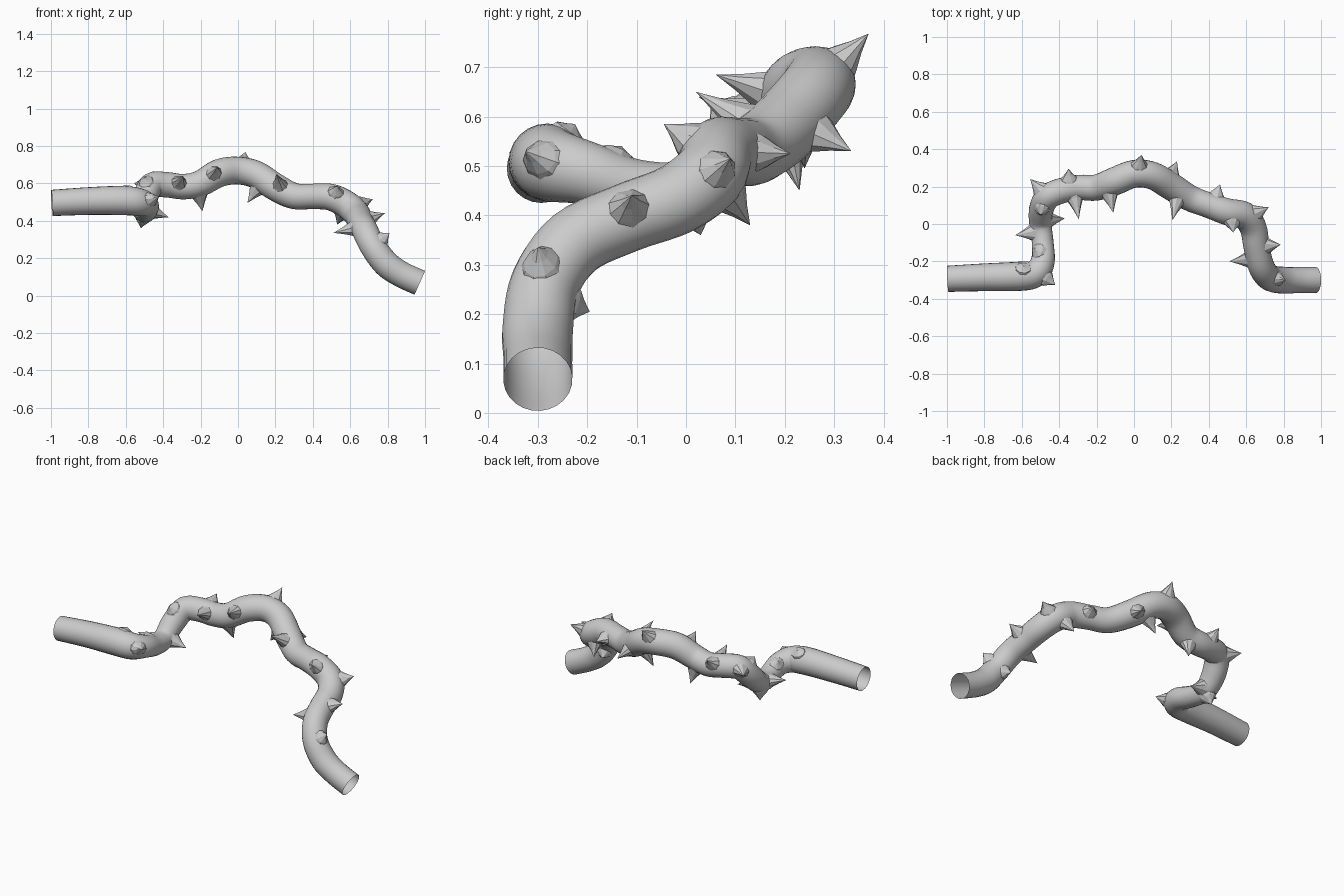
import bpy, bmesh, math
from mathutils import Vector

if "Cube" in bpy.data.objects:
    bpy.data.objects.remove(bpy.data.objects["Cube"])

# Vine centre line: x, y, z, radius
PATH = [(-.995, -.293, .495, .07), (-.80, -.285, .505, .074), (-.62, -.28, .508, .078),
        (-.53, -.265, .50, .074), (-.488, -.20, .485, .064), (-.488, -.10, .455, .058),
        (-.50, 0, .455, .06), (-.495, .08, .52, .066), (-.46, .145, .59, .068),
        (-.38, .18, .592, .068), (-.29, .195, .582, .068), (-.20, .195, .60, .07),
        (-.10, .23, .655, .075), (0, .268, .668, .074), (.10, .258, .645, .074),
        (.20, .20, .58, .074), (.30, .138, .532, .07), (.40, .10, .53, .068),
        (.50, .065, .525, .072), (.59, .045, .48, .074), (.637, -.02, .432, .072),
        (.655, -.12, .395, .07), (.68, -.225, .345, .07), (.722, -.285, .262, .07),
        (.79, -.30, .172, .072), (.87, -.30, .115, .07), (.972, -.30, .068, .07)]

# Thorn tips
TIPS = [(-.555, .24, .60), (-.35, .295, .655), (-.295, .025, .64), (-.11, .06, .685),
        (.04, .37, .768), (.23, .335, .53), (.205, .02, .65), (.05, .24, .495),
        (-.19, .23, .45), (.46, .212, .525), (.53, -.045, .585), (.72, .09, .515),
        (.785, -.11, .44), (.51, -.20, .335), (.70, -.195, .205), (.81, -.30, .335),
        (.53, .13, .38), (-.635, -.06, .48), (-.37, .03, .418), (-.422, -.325, .53),
        (-.59, -.225, .585), (-.52, .03, .36), (-.53, -.13, .54), (-.50, .05, .63)]


def smooth_path(points, steps=5):
    pts = [Vector(p) for p in points]
    pts = [2 * pts[0] - pts[1]] + pts + [2 * pts[-1] - pts[-2]]
    out = []
    for a, b, c, d in zip(pts, pts[1:], pts[2:], pts[3:]):
        for i in range(steps):
            t = i / steps
            out.append(.5 * (2 * b + (c - a) * t + (2 * a - 5 * b + 4 * c - d) * t * t
                             + (3 * b - a - 3 * c + d) * t ** 3))
    return out + [pts[-2]]


def mesh_object(name, bm):
    me = bpy.data.meshes.new(name)
    bmesh.ops.recalc_face_normals(bm, faces=bm.faces)
    bm.to_mesh(me)
    bm.free()
    ob = bpy.data.objects.new(name, me)
    bpy.context.collection.objects.link(ob)
    return ob


def bridge(bm, r0, r1):
    n = len(r0)
    for i in range(n):
        bm.faces.new((r0[i], r0[(i + 1) % n], r1[(i + 1) % n], r1[i]))


path = smooth_path(PATH)
centres = [p.to_3d() for p in path]
tangents = [(centres[min(i + 1, len(path) - 1)] - centres[max(i - 1, 0)]).normalized()
            for i in range(len(path))]

# Open-ended twisting vine
bm = bmesh.new()
side = Vector((0, 1, 0))
prev = None
for p, c, t in zip(path, centres, tangents):
    side = (side - t * side.dot(t)).normalized()
    other = t.cross(side)
    ring = [bm.verts.new(c + p[3] * (side * math.cos(a) + other * math.sin(a)))
            for a in (2 * math.pi * k / 24 for k in range(24))]
    if prev:
        bridge(bm, prev, ring)
    prev = ring
vine = mesh_object("vine", bm)
vine.data.shade_smooth()

# Faceted thorns, flared where they leave the vine
bm = bmesh.new()
for tip in map(Vector, TIPS):
    i = min(range(len(path)), key=lambda k: (centres[k] - tip).length - path[k][3])
    axis = tip - centres[i]
    length = axis.length
    axis.normalize()
    u = (tangents[i] - axis * tangents[i].dot(axis)).normalized()
    v = axis.cross(u)
    root = path[i][3]
    prev = None
    for dist, r in ((root * .6, .054), (root, .038), (root + (length - root) * .45, .019)):
        ring = [bm.verts.new(centres[i] + axis * dist + r * (u * 1.1 * math.cos(a) + v * .9 * math.sin(a)))
                for a in (2 * math.pi * k / 9 for k in range(9))]
        if prev:
            bridge(bm, prev, ring)
        prev = ring
    top = bm.verts.new(tip)
    for k in range(9):
        bm.faces.new((prev[k], prev[(k + 1) % 9], top))
mesh_object("thorns", bm)
